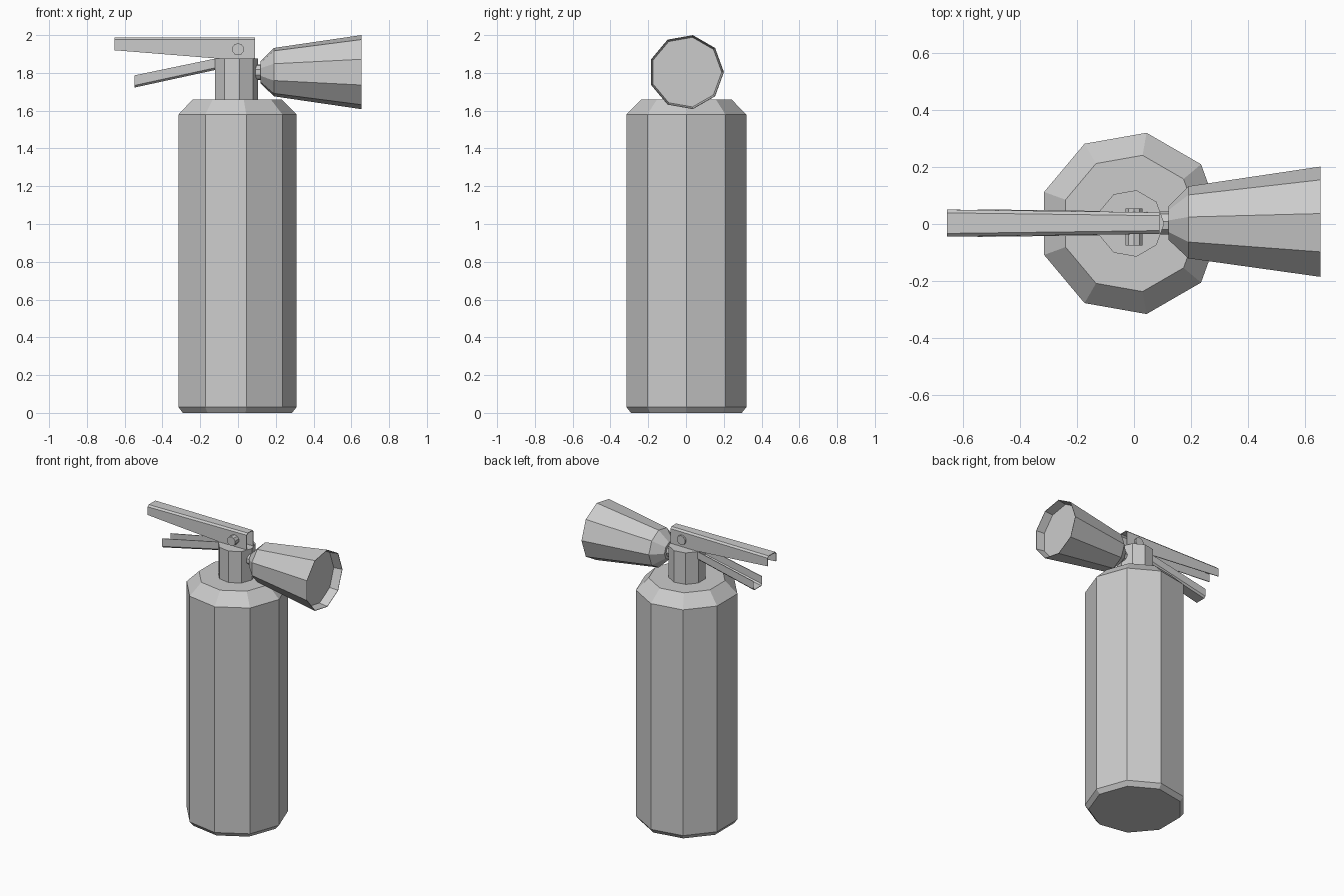
import bpy, bmesh
from math import cos, sin, tau

if "Cube" in bpy.data.objects:
    bpy.data.objects.remove(bpy.data.objects["Cube"])


def finish(name, bm):
    bmesh.ops.recalc_face_normals(bm, faces=bm.faces)
    mesh = bpy.data.meshes.new(name)
    bm.to_mesh(mesh)
    bm.free()
    obj = bpy.data.objects.new(name, mesh)
    bpy.context.collection.objects.link(obj)
    return obj


def skin(bm, rings, closed):
    """Bridge consecutive rings of vertices with quads."""
    n = len(rings[0])
    for a, b in zip(rings, rings[1:]):
        for i in range(n if closed else n - 1):
            j = (i + 1) % n
            bm.faces.new((a[i], a[j], b[j], b[i]))


def lathe(name, profile, place, sides=9):
    """Turn (radius, height) pairs; place maps local (a, b, h) to the world."""
    bm = bmesh.new()
    rings = [[bm.verts.new(place(r * cos(tau * i / sides), r * sin(tau * i / sides), h))
              for i in range(sides)] for r, h in profile]
    skin(bm, rings, True)
    bm.faces.new(rings[0])
    bm.faces.new(rings[-1])
    return finish(name, bm)


def channel(name, sections):
    """Thin U channel; each section is x, half width, z of open rim, z of web."""
    bm = bmesh.new()
    c = 0.01
    rings = []
    for x, w, rim, web in sections:
        side = web + (c if rim > web else -c)
        outline = [(-w, rim), (-w, side), (c - w, web), (w - c, web), (w, side), (w, rim)]
        rings.append([bm.verts.new((x, y + 0.003, z)) for y, z in outline])
    skin(bm, rings, False)
    obj = finish(name, bm)
    mod = obj.modifiers.new("sheet", "SOLIDIFY")
    mod.thickness = 0.005
    mod.offset = 0
    return obj


def upright(a, b, h):
    return (a - 0.012, b + 0.002, h)


# Tank and valve neck
lathe("tank", [(0.298, 0), (0.322, 0.03), (0.322, 1.58), (0.242, 1.66)], upright)
lathe("valve_neck", [(0.118, 1.655), (0.118, 1.876)], upright)

# Squeeze lever (opens downward) and carry handle (opens upward)
channel("upper_lever", [(-0.655, 0.045, 1.92, 1.985), (-0.12, 0.038, 1.877, 1.985),
                        (0.09, 0.035, 1.873, 1.985)])
channel("lower_handle", [(-0.547, 0.046, 1.787, 1.725), (-0.11, 0.04, 1.878, 1.82)])

# Hinge pin across the lever
lathe("hinge_pin", [(0.032, -0.075), (0.032, 0.055)],
      lambda a, b, h: (b, h, a + 1.925), 10)


# Horn with a recessed mouth, and its connector
def sideways(a, b, h):
    return (h, a + 0.002, b + 1.804)


lathe("horn_connector", [(0.042, 0.06), (0.042, 0.125)], sideways)
lathe("horn", [(0.06, 0.12), (0.13, 0.19), (0.199, 0.653), (0.196, 0.653), (0.187, 0.595)],
      sideways)
